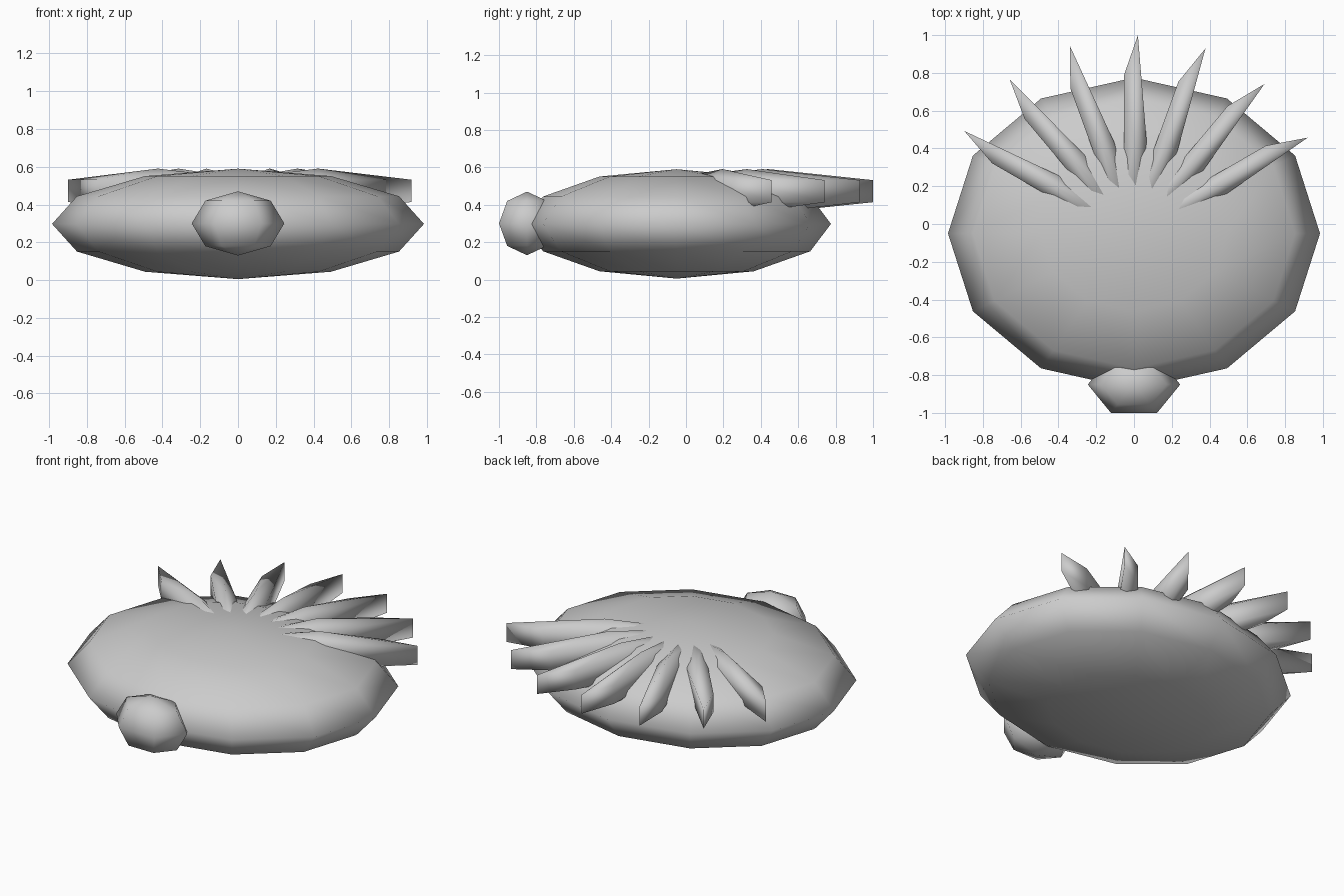
import bpy
import math
from mathutils import Matrix, Vector

if "Cube" in bpy.data.objects:
    bpy.data.objects.remove(bpy.data.objects["Cube"])

grey = bpy.data.materials.new("plain grey")
grey.diffuse_color = (0.6, 0.6, 0.6, 1)
grey.use_nodes = True
grey.node_tree.nodes["Principled BSDF"].inputs["Base Color"].default_value = grey.diffuse_color


def ball(name, segments, rings, centre, radii, turn=0.0):
    """Smooth low-poly ellipsoid, first meridian on +x, then turned about z."""
    bpy.ops.mesh.primitive_uv_sphere_add(segments=segments, ring_count=rings, radius=1)
    obj = bpy.context.object
    obj.name = name
    # turn the mesh so that a meridian lies exactly on +x
    rim = max(obj.data.vertices, key=lambda v: (round(v.co.x, 4), v.co.z)).co
    align = Matrix.Rotation(-math.atan2(rim.y, rim.x), 4, 'Z')
    scale = Matrix.Diagonal((*radii, 1))
    obj.data.transform(Matrix.Rotation(turn, 4, 'Z') @ scale @ align)
    obj.location = centre
    obj.data.materials.append(grey)
    bpy.ops.object.shade_smooth()
    return obj


# Flattened round body and small head at the front
ball("body", 12, 6, (0, -0.05, 0.2975), (0.985, 0.825, 0.2925))
ball("head", 6, 4, (0, -0.85, 0.30), (0.245, 0.173, 0.17))

# Fan of seven tail feathers, each a stretched five-sided ellipsoid
for i in range(7):
    a = math.radians(60 - 20 * i)
    centre = Vector((0, -0.05, 0.4725)) + Matrix.Rotation(a, 3, 'Z') @ Vector((0, 0.49, 0))
    ball(f"tail_feather_{i + 1}", 5, 3, centre, (0.077, 0.68, 0.118), a)
